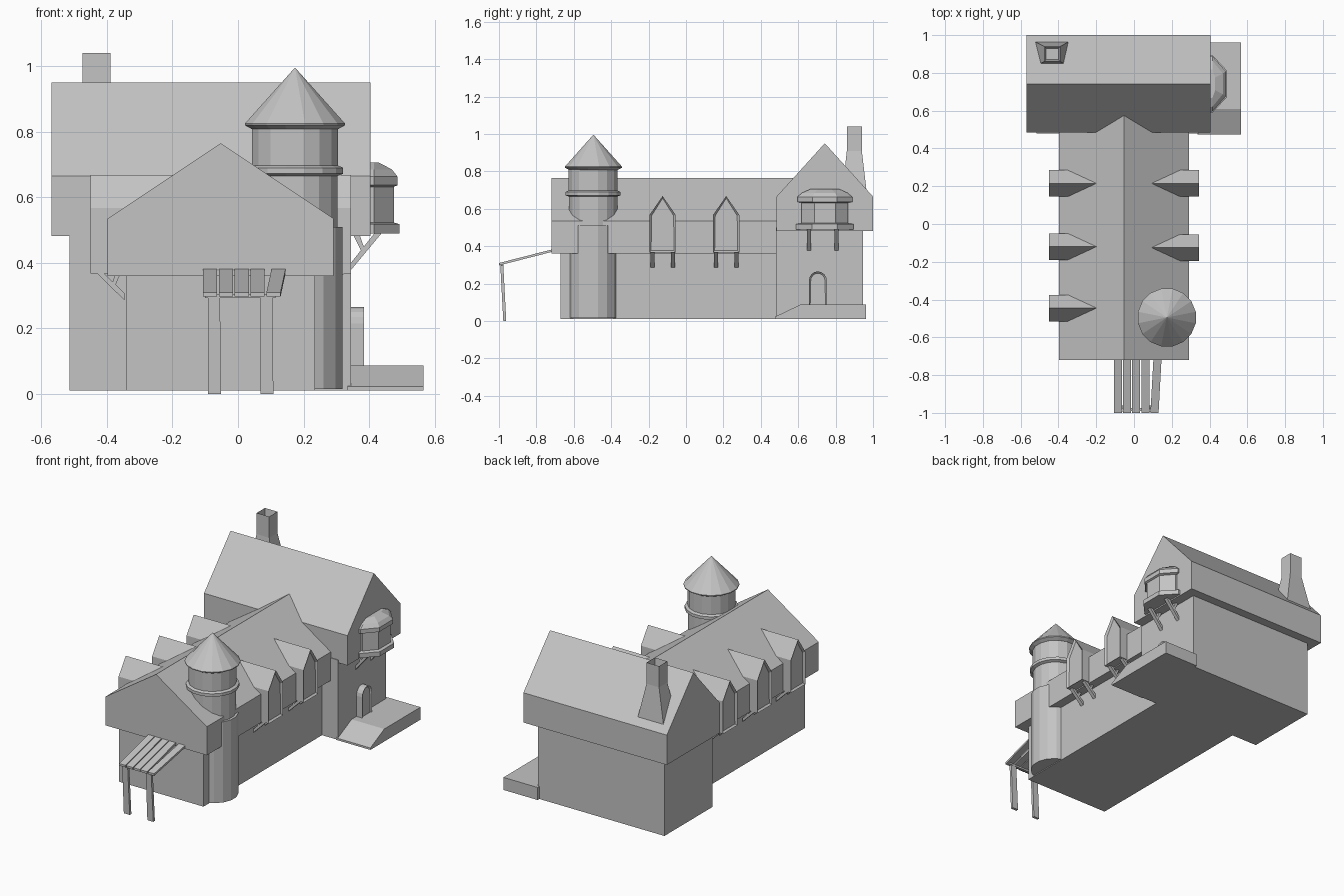
import bpy
import bmesh
import math
from mathutils import Matrix, Vector

if "Cube" in bpy.data.objects:
    bpy.data.objects.remove(bpy.data.objects["Cube"], do_unlink=True)

GREY = (0.55, 0.55, 0.55, 1)
stone = bpy.data.materials.new("plain grey")
stone.use_nodes = True
stone.diffuse_color = GREY
stone.node_tree.nodes["Principled BSDF"].inputs["Base Color"].default_value = GREY


def finish(name, bm):
    bmesh.ops.recalc_face_normals(bm, faces=bm.faces)
    mesh = bpy.data.meshes.new(name)
    bm.to_mesh(mesh)
    bm.free()
    mesh.materials.append(stone)
    obj = bpy.data.objects.new(name, mesh)
    bpy.context.collection.objects.link(obj)
    return obj


def loft(name, rings, inset=None):
    """Join rings of points into a closed solid; inset = (rim width, depth) of the last cap."""
    bm = bmesh.new()
    loops = [[bm.verts.new(p) for p in ring] for ring in rings]
    n = len(loops[0])
    for low, high in zip(loops, loops[1:]):
        for i in range(n):
            j = (i + 1) % n
            bm.faces.new((low[i], low[j], high[j], high[i]))
    bm.faces.new(loops[0][::-1])
    cap = bm.faces.new(loops[-1])
    bmesh.ops.recalc_face_normals(bm, faces=bm.faces)
    if inset:
        bmesh.ops.inset_region(bm, faces=[cap], thickness=inset[0])
        bmesh.ops.translate(bm, verts=cap.verts, vec=cap.normal * -inset[1])
    return finish(name, bm)


def prism_x(name, yz, x0, x1, inset=None):
    return loft(name, [[(x, y, z) for y, z in yz] for x in (x0, x1)], inset)


def prism_y(name, xz, y0, y1):
    return loft(name, [[(x, y, z) for x, z in xz] for y in (y0, y1)])


def rect(x0, x1, y0, y1, z):
    return [(x0, y0, z), (x1, y0, z), (x1, y1, z), (x0, y1, z)]


def box(name, x0, x1, y0, y1, z0, z1):
    return loft(name, [rect(x0, x1, y0, y1, z0), rect(x0, x1, y0, y1, z1)])


def gable(c, half, bottom, eave, top):
    return [(c - half, bottom), (c + half, bottom), (c + half, eave), (c, top), (c - half, eave)]


def lathe(name, x, y, profile, sides=16):
    angles = [2 * math.pi * (i + 0.5) / sides for i in range(sides)]
    return loft(name, [[(x + r * math.cos(a), y + r * math.sin(a), z) for a in angles]
                       for r, z in profile])


MID = -0.053  # centre line of the hall

# Long hall with overhanging upper storey
box("hall_lower_walls", -0.34, 0.235, -0.67, 0.6, 0.01, 0.37)
prism_y("hall_upper_storey", gable(MID, 0.345, 0.36, 0.535, 0.765), -0.72, 0.7)

# Cross wing at the back
box("wing_lower_walls", -0.515, 0.345, 0.48, 0.945, 0.01, 0.5)
prism_x("wing_upper_storey", gable(0.742, 0.258, 0.482, 0.665, 0.95), -0.57, 0.405)

# Round tower
lathe("tower_shaft", 0.187, -0.497, [(0.134, 0.015), (0.134, 0.51)])
lathe("tower_top", 0.174, -0.497, [(0.132, 0.5), (0.132, 0.665), (0.15, 0.672),
                                   (0.15, 0.69), (0.134, 0.697), (0.134, 0.82)])
lathe("tower_roof", 0.174, -0.495, [(0.134, 0.808), (0.156, 0.82), (0.156, 0.825), (0.001, 0.995)])

# Flared hollow chimney
loft("chimney", [rect(-0.525, -0.345, 0.835, 0.966, 0.69),
                 rect(-0.475, -0.39, 0.86, 0.94, 0.91),
                 rect(-0.475, -0.39, 0.86, 0.94, 1.04)], inset=(0.014, 0.08))


# Forked timber brackets, reaching from a wall out to an overhang
def bracket(name, y, wall, low, tip, high, side=1, fork=0.05):
    t = 0.022
    strut = [(wall, low), (wall, low + t), (tip - t, high), (tip, high)]
    mx, mz = (wall + tip) / 2, (low + high) / 2
    arm = [(mx, mz), (mx - 0.012, mz), (mx - fork * 0.6, high), (mx - fork * 0.3, high)]
    for part, pts in (("strut", strut), ("fork", arm)):
        prism_y(name + "_" + part, [(MID + side * (x - MID), z) for x, z in pts],
                y - 0.011, y + 0.011)


# Dormers on both roof slopes
for side, label, places in ((1, "left", (-0.125, 0.215)), (-1, "right", (-0.445, -0.12, 0.215))):
    for k, y in enumerate(places, 1):
        name = f"{label}_dormer_{k}"
        prism_x(name, gable(y, 0.07, 0.367, 0.567, 0.668), MID + side * 0.14,
                MID + side * 0.398, inset=(0.012, 0.012))
        for s in (-1, 1):
            bracket(f"{name}_bracket_{s + 2}", y + s * 0.055, 0.24, 0.285, 0.325, 0.368, side)

# Oriel window on the wing gable
OY = 0.742


def oriel_ring(half, out, z):
    return [(0.38, OY - half, z), (0.415, OY - half, z), (out, OY - half * 0.45, z),
            (out, OY + half * 0.45, z), (0.415, OY + half, z), (0.38, OY + half, z)]


loft("oriel_window", [oriel_ring(h, x, z) for h, x, z in (
    (0.153, 0.493, 0.49), (0.153, 0.493, 0.518), (0.125, 0.476, 0.523), (0.125, 0.476, 0.632),
    (0.147, 0.487, 0.637), (0.147, 0.487, 0.663), (0.122, 0.47, 0.685), (0.075, 0.43, 0.706))])
for k, y in enumerate((0.657, 0.805), 1):
    bracket(f"oriel_bracket_{k}", y, 0.34, 0.372, 0.44, 0.492, fork=0.07)

# Arched doorway and its ramped landing
arch = [(0.705 + 0.048 * math.cos(math.pi * i / 8), 0.215 + 0.05 * math.sin(math.pi * i / 8))
        for i in range(9)]
prism_x("side_doorway", [(0.657, 0.08), (0.753, 0.08)] + arch, 0.33, 0.385, inset=(0.01, 0.01))
prism_x("side_landing", [(0.475, 0.01), (0.962, 0.01), (0.962, 0.087), (0.61, 0.087), (0.475, 0.022)],
        0.335, 0.567)

# Front canopy: slats, cross beam and leaning posts
for k in range(5):
    x = -0.107 + 0.0485 * k
    lean = 0.016 if k == 4 else 0
    outer = [(x, -1.0, 0.297), (x + 0.043, -1.0, 0.297), (x + 0.043, -1.0, 0.31), (x, -1.0, 0.31)]
    inner = [(px + lean, -0.71, pz + 0.074) for px, py, pz in outer]
    loft(f"canopy_slat_{k + 1}", [outer, inner])
box("canopy_beam", -0.1, 0.115, -0.99, -0.975, 0.293, 0.305)
for k, x in enumerate((-0.092, 0.068), 1):
    loft(f"canopy_post_{k}", [rect(x, x + 0.04, -0.977, -0.961, 0),
                              rect(x, x + 0.037, -0.993, -0.977, 0.303)])
